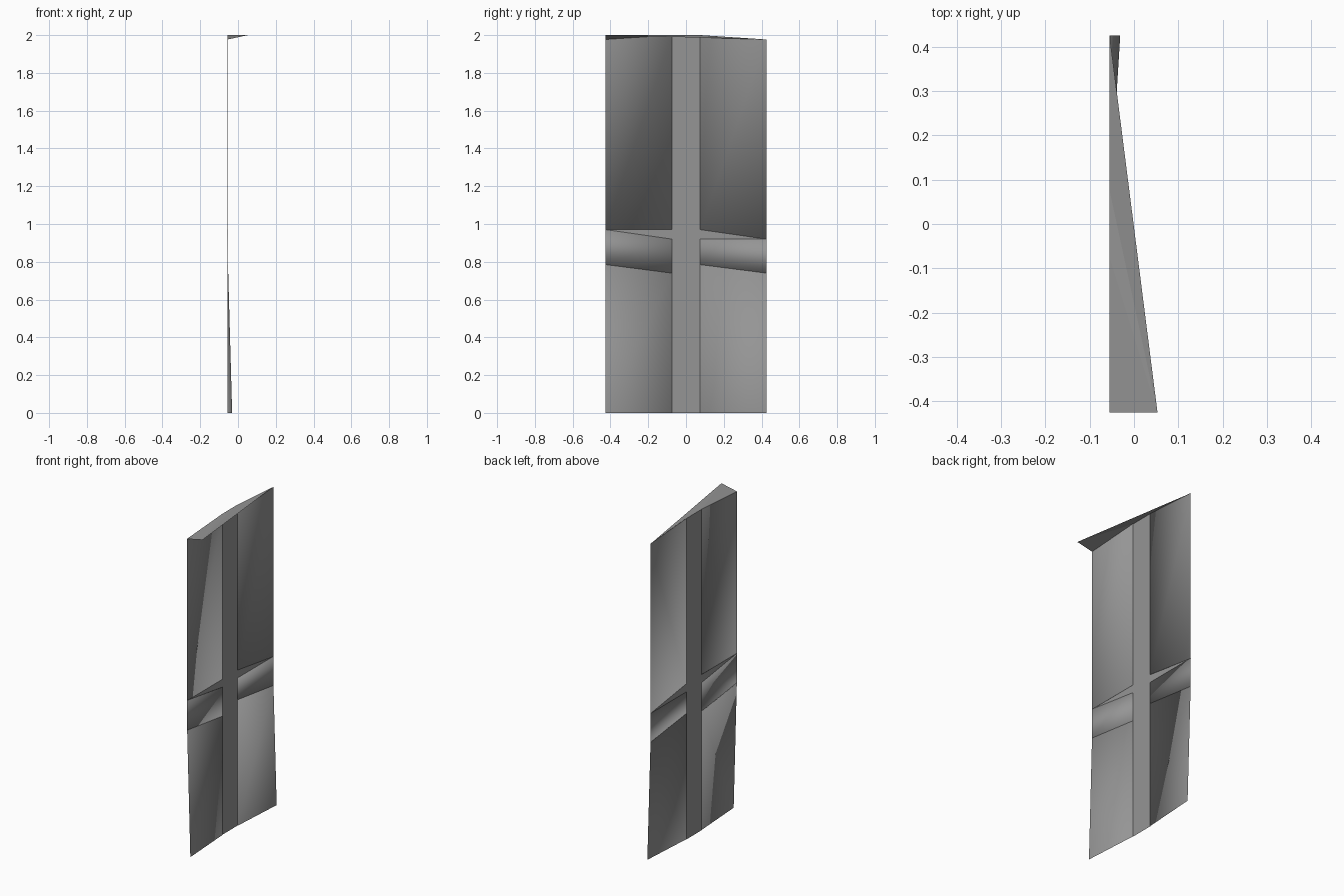
import bpy

if "Cube" in bpy.data.objects:
    bpy.data.objects.remove(bpy.data.objects["Cube"])

X = -0.055            # plane of the thin sheet
W, C = 0.425, 0.075   # half width of sheet and of centre strip
FLARE = 0.022         # forward bend of the bottom outer corners
LIFT = 0.002          # how far the panels stand proud of the cross
TOP = 1.977

grey = bpy.data.materials.new("dark_grey")
grey.diffuse_color = (0.3, 0.3, 0.3, 1)
grey.use_nodes = True
grey.node_tree.nodes["Principled BSDF"].inputs["Base Color"].default_value = grey.diffuse_color


def sheet(name, faces, smooth=False):
    """Make a thin open part from polygons of (x, y, z) points."""
    verts, polys = [], []
    for face in faces:
        for p in face:
            if p not in verts:
                verts.append(p)
        polys.append([verts.index(p) for p in face])
    mesh = bpy.data.meshes.new(name)
    mesh.from_pydata(verts, [], polys)
    mesh.polygons.foreach_set("use_smooth", [smooth] * len(polys))
    mesh.materials.append(grey)
    mesh.update()
    obj = bpy.data.objects.new(name, mesh)
    bpy.context.collection.objects.link(obj)
    return obj


def panel(name, corners, walls):
    """Raised panel with soft-shaded rims on the chosen edges."""
    top = [(x + LIFT, y, z) for x, y, z in corners]
    faces = [top]
    for i in walls:
        j = (i + 1) % 4
        faces.append([top[j], top[i], corners[i], corners[j]])
    sheet(name, faces, True)


# Centre upright with the two wedge-shaped cross arms
cross = [
    [(-C, 0), (C, 0), (C, 0.92), (-C, 0.92)],
    [(-C, 0.92), (C, 0.92), (C, 0.97), (-C, 0.97)],
    [(-C, 0.97), (C, 0.97), (C, 2), (-C, 2)],
    [(-W, 0.97), (-C, 0.92), (-C, 0.97)],
    [(C, 0.92), (W, 0.92), (C, 0.97)],
]
sheet("centre_cross", [[(X, y, z) for y, z in f] for f in cross])

# Panels on each side; edges are 0 bottom, 1 right, 2 top, 3 left
sides = {
    "left": (-W, -C, 1, (0.785, 0.74), (0.97, 0.92), (0.97, 0.97), (TOP, 2)),
    "right": (C, W, 3, (0.785, 0.74), (0.92, 0.92), (0.97, 0.92), (2, TOP)),
}
for side, (y0, y1, inner, low, mid, up, top) in sides.items():
    rows = {
        "lower_panel": ((0, 0), low, (inner, 2)),
        "middle_band": (low, mid, (0, inner, 2)),
        "upper_panel": (up, top, (0, inner)),
    }
    for part, (b, t, walls) in rows.items():
        bend = [FLARE if part == "lower_panel" and abs(y) == W else 0 for y in (y0, y1)]
        corners = [(X + bend[0], y0, b[0]), (X + bend[1], y1, b[1]),
                   (X, y1, t[1]), (X, y0, t[0])]
        panel(f"{part}_{side}", corners, walls)

# Triangular flap at the top, fanned from its free corner
tip = (0.053, -W, 2)
rim = [(X, -W, TOP), (X, -C, 2), (X, C, 2), (X, W, TOP)]
sheet("top_flap", [[tip, b, a] for a, b in zip(rim, rim[1:])])
